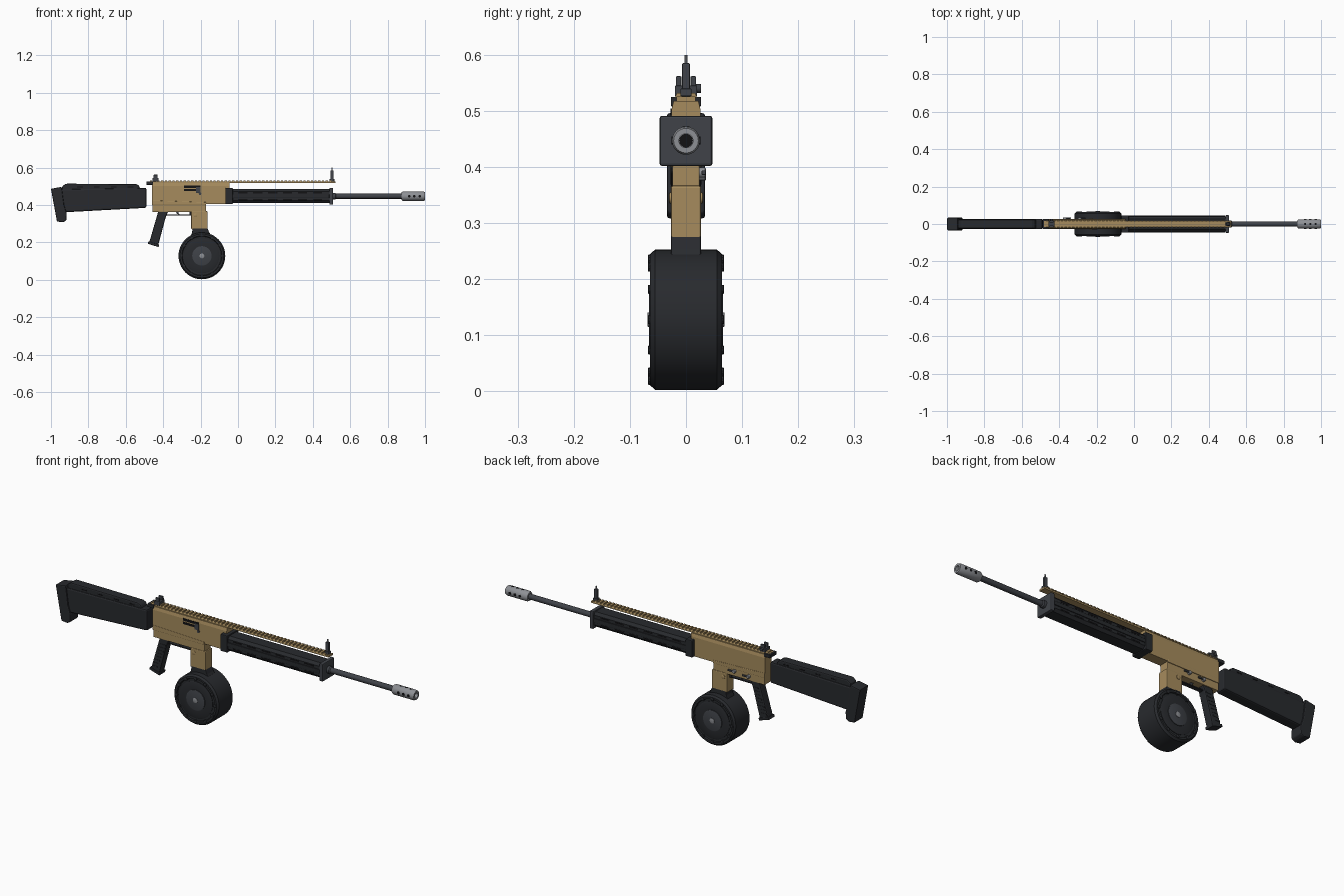
import bpy, bmesh, math
from mathutils import Vector

if "Cube" in bpy.data.objects:
    bpy.data.objects.remove(bpy.data.objects["Cube"])


def material(name, r, g, b):
    m = bpy.data.materials.new(name)
    m.diffuse_color = (r, g, b, 1)
    m.use_nodes = True
    m.node_tree.nodes["Principled BSDF"].inputs["Base Color"].default_value = m.diffuse_color
    return m


TAN = material("tan", 0.38, 0.26, 0.11)
BLACK = material("black_polymer", 0.021, 0.023, 0.027)
STEEL = material("dark_steel", 0.05, 0.055, 0.065)
GREY = material("light_steel", 0.27, 0.28, 0.30)
PIT = material("recess", 0.006, 0.006, 0.007)


def finish(name, bm, mat, bevel=0.0, smooth=False):
    bmesh.ops.recalc_face_normals(bm, faces=bm.faces)
    me = bpy.data.meshes.new(name)
    bm.to_mesh(me)
    bm.free()
    me.materials.append(mat)
    ob = bpy.data.objects.new(name, me)
    bpy.context.collection.objects.link(ob)
    if bevel:
        b = ob.modifiers.new("bevel", 'BEVEL')
        b.width, b.segments, b.limit_method = bevel, 2, 'ANGLE'
    if smooth:
        bpy.ops.object.select_all(action='DESELECT')
        ob.select_set(True)
        bpy.context.view_layer.objects.active = ob
        bpy.ops.object.shade_smooth_by_angle(angle=math.radians(35))
    return ob


def prism(name, pts, y0, y1, mat, bevel=0.0):
    """Side profile in x,z pushed from y0 to y1."""
    bm = bmesh.new()
    f = bm.faces.new([bm.verts.new((x, y0, z)) for x, z in pts])
    r = bmesh.ops.extrude_face_region(bm, geom=[f])
    for v in r["geom"]:
        if isinstance(v, bmesh.types.BMVert):
            v.co.y = y1
    return finish(name, bm, mat, bevel)


def box(name, x0, x1, y0, y1, z0, z1, mat, bevel=0.0):
    return prism(name, [(x0, z0), (x1, z0), (x1, z1), (x0, z1)], y0, y1, mat, bevel)


def section(name, pts, x0, x1, mat, bevel=0.0):
    """Cross-section in y,z pushed from x0 to x1."""
    bm = bmesh.new()
    a, b = [[bm.verts.new((x, y, z)) for y, z in pts] for x in (x0, x1)]
    n = len(pts)
    bm.faces.new(a)
    bm.faces.new(b)
    for i in range(n):
        bm.faces.new((a[i], a[(i + 1) % n], b[(i + 1) % n], b[i]))
    return finish(name, bm, mat, bevel)


def lathe(name, prof, origin, axis, mat, sides=32):
    """Revolve (distance, radius) points around the x, y or z axis through origin."""
    bm = bmesh.new()
    d = Vector([float(c == axis) for c in 'xyz'])
    u = Vector((0, 0, 1)) if axis != 'z' else Vector((1, 0, 0))
    w, o, rings = d.cross(u), Vector(origin), []
    for t, r in prof:
        rings.append([bm.verts.new(o + d * t + (u * math.cos(a) + w * math.sin(a)) * r)
                      for a in (2 * math.pi * i / sides for i in range(sides))])
    for p, q in zip(rings, rings[1:]):
        for i in range(sides):
            j = (i + 1) % sides
            bm.faces.new((p[i], p[j], q[j], q[i]))
    bm.faces.new(rings[0])
    bm.faces.new(rings[-1])
    return finish(name, bm, mat, smooth=True)


# Upper and lower receiver
section("upper_receiver", [(-.026, .405), (.026, .405), (.026, .502), (.022, .518),
                           (-.022, .518), (-.026, .502)], -.46, -.045, TAN)
prism("lower_receiver", [(-.458, .363), (-.17, .363), (-.17, .412), (-.458, .412)],
      -.0245, .0245, TAN, .003)
prism("receiver_rear_step", [(-.46, .40), (-.17, .40), (-.17, .415), (-.46, .425)],
      -.0275, .0275, TAN, .002)
box("magazine_well", -.25, -.163, -.027, .027, .27, .367, TAN, .004)
for s in (-1, 1):
    lathe("magazine_well_pin", [(s * .02, .010), (s * .029, .010), (s * .03, .008)],
          (-.228, 0, .345), 'y', TAN, 16)

# Ejection port with bolt lines on the front side
box("ejection_port", -.29, -.20, -.0275, -.02, .492, .504, PIT)
box("ejection_port_lower", -.29, -.20, -.0275, -.02, .475, .486, PIT)
box("port_bar", -.225, -.20, -.0285, -.02, .465, .496, STEEL, .001)
lathe("bolt_stop", [(-.030, .007), (-.02, .007)], (-.203, 0, .460), 'y', STEEL, 12)

# Selector and small controls on the back side
for x, z in ((-.37, .385), (-.29, .39)):
    lathe("control_pivot", [(.02, .009), (.034, .009), (.036, .007)], (x, 0, z), 'y', GREY, 16)
    box("control_lever", x, x + .032, .028, .035, z - .004, z + .004, STEEL, .001)

# Top rail with teeth
box("rail_base", -.48, .52, -.017, .017, .517, .526, TAN)
bm = bmesh.new()
for i in range(49):
    x = -.465 + i * .02
    r = bmesh.ops.create_cube(bm, size=1)
    for v in r["verts"]:
        narrow = .016 if v.co.z > 0 else .020
        v.co = (x + v.co.x * .012, math.copysign(narrow, v.co.y), .528 + v.co.z * .008)
finish("rail_teeth", bm, TAN)

# Rear hinge between receiver and stock
box("stock_hinge", -.49, -.455, -.027, .027, .508, .525, BLACK, .002)

# Sights
box("rear_sight_base", -.457, -.425, -.020, .020, .526, .545, STEEL, .002)
for s in (-1, 1):
    box("rear_sight_ear", -.452, -.43, s * .013 - .005, s * .013 + .005, .54, .562, STEEL, .002)
lathe("rear_sight_knob", [(.018, .008), (.027, .008)], (-.44, 0, .54), 'y', STEEL, 12)
box("front_sight_base", .49, .515, -.010, .010, .526, .54, STEEL, .002)
box("front_sight_post", .494, .511, -.007, .007, .535, .585, STEEL, .002)
lathe("front_sight_pin", [(0, .003), (.022, .003)], (.5025, 0, .578), 'z', GREY, 10)

# Handguard with chamfered section, end collars and vent slots
section("handguard", [(-.028, .410), (.028, .410), (.040, .423), (.040, .472),
                      (.028, .485), (-.028, .485), (-.040, .472), (-.040, .423)],
        -.05, .50, BLACK)
box("handguard_rear_collar", -.067, -.028, -.046, .046, .405, .491, BLACK, .004)
box("handguard_front_collar", .488, .508, -.047, .047, .402, .491, STEEL, .004)
for s in (-1, 1):
    box("handguard_side_rib", -.03, .488, s * .0425 - .0025, s * .0425 + .0025,
        .437, .457, BLACK, .002)
    for i in range(6):
        x = .0 + i * .08
        box("upper_vent_slot", x, x + .05, s * .0395 - .0015, s * .0395 + .0015, .462, .469, PIT)
        box("lower_vent_slot", x, x + .05, s * .0395 - .0015, s * .0395 + .0015, .425, .432, PIT)

# Barrel and muzzle brake with bore and side ports
AX = (0, 0, .447)
lathe("barrel", [(.48, .018), (.52, .018), (.525, .0135), (.89, .0135)], AX, 'x', STEEL)
lathe("muzzle_brake", [(.875, .012), (.875, .021), (.882, .025), (.992, .025), (1.0, .022),
                       (1.0, .0125), (.94, .0125)], AX, 'x', GREY, 24)
lathe("muzzle_bore", [(.938, .0122), (.942, .0122)], AX, 'x', PIT, 16)
for x in (.915, .943, .971):
    for s in (-1, 1):
        lathe("muzzle_port", [(s * .015, .007), (s * .0255, .007)], (x, 0, .447), 'y', PIT, 12)
    lathe("muzzle_top_port", [(.015, .006), (.0255, .006)], (x, 0, .447), 'z', PIT, 12)

# Drum magazine
C = (-.193, 0, .128)
lathe("drum", [(-.058, .092), (-.058, .104), (-.064, .107), (-.064, .117), (-.055, .125),
               (.055, .125), (.064, .117), (.064, .107), (.058, .104), (.058, .092)],
      C, 'y', BLACK, 48)
for s in (-1, 1):
    lathe("drum_cover", [(s * .05, .093), (s * .060, .093), (s * .062, .088), (s * .062, .055)],
          C, 'y', BLACK, 48)
    lathe("drum_hub", [(s * .06, .052), (s * .065, .052), (s * .066, .049)], C, 'y', STEEL, 32)
    lathe("drum_axle", [(s * .06, .013), (s * .068, .013), (s * .069, .010)], C, 'y', GREY, 16)
    for i in range(12):
        a = math.tau * i / 12
        lathe("drum_stud", [(s * .055, .008), (s * .067, .008), (s * .068, .006)],
              (C[0] + .108 * math.cos(a), 0, C[2] + .108 * math.sin(a)), 'y', BLACK, 10)
prism("magazine_neck", [(-.262, .21), (-.125, .21), (-.155, .255), (-.165, .28),
                        (-.243, .28), (-.245, .255)], -.027, .027, BLACK, .003)

# Pistol grip with finger ribs and base
prism("pistol_grip", [(-.425, .37), (-.372, .37), (-.388, .33), (-.428, .18), (-.476, .195)],
      -.021, .021, BLACK, .006)
prism("grip_base", [(-.483, .193), (-.425, .175), (-.421, .188), (-.478, .206)],
      -.024, .024, BLACK, .003)
for i in range(8):
    t = i / 7
    x, z = -.405 - .047 * t, .335 - .12 * t
    box("grip_rib", x - .015, x + .015, -.0225, .0225, z - .003, z + .003, BLACK)

# Trigger guard and trigger
box("trigger_guard", -.385, -.245, -.010, .010, .343, .348, BLACK)
box("trigger_guard_front", -.258, -.25, -.010, .010, .343, .366, BLACK)
prism("trigger", [(-.335, .368), (-.318, .368), (-.318, .358), (-.312, .347), (-.325, .352)],
      -.005, .005, STEEL)

# Shoulder stock, cheek rest and butt pad
prism("stock_body", [(-.95, .36), (-.49, .385), (-.49, .492), (-.95, .485)],
      -.028, .028, BLACK, .008)
prism("cheek_rest", [(-.94, .47), (-.515, .47), (-.53, .505), (-.545, .512), (-.92, .514),
                     (-.94, .50)], -.024, .024, BLACK, .006)
for i in range(4):
    x = -.86 + i * .09
    for s in (-1, 1):
        box("cheek_rest_slot", x, x + .03, s * .024 - .001, s * .024 + .001, .494, .499, PIT)
prism("butt_pad", [(-1.0, .487), (-.943, .497), (-.93, .40), (-.916, .355), (-.918, .318),
                   (-.935, .308), (-.968, .312)], -.034, .034, BLACK, .005)
